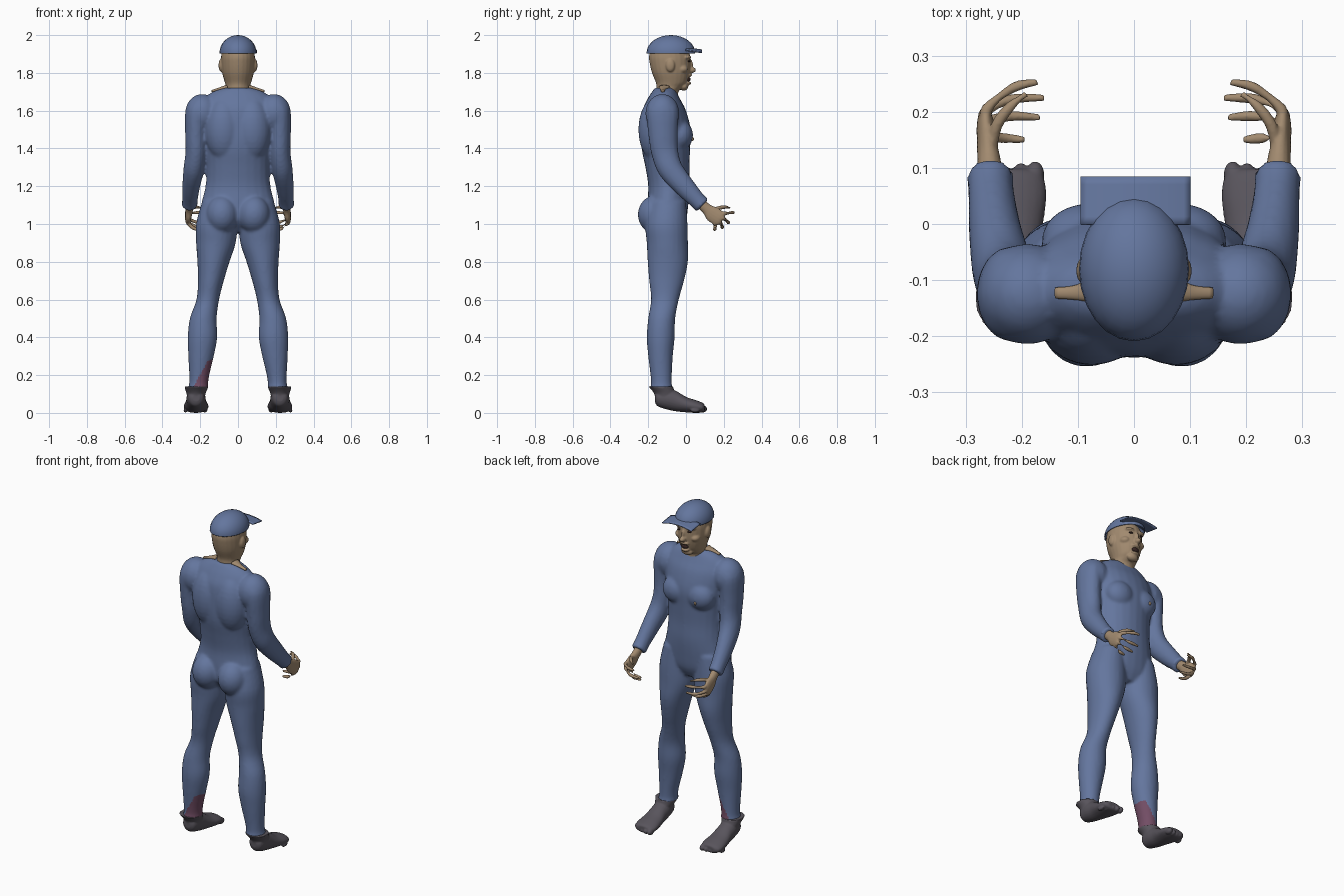
import bpy, bmesh, math
from mathutils import Vector, Matrix


def material(name, rgb):
    m = bpy.data.materials.new(name)
    m.diffuse_color = (*rgb, 1)
    return m


SUIT = material("blue cloth", (0.127, 0.181, 0.342))
SKIN = material("tan skin", (0.36, 0.255, 0.16))
SHOE = material("dark grey", (0.098, 0.089, 0.107))
STAIN = material("dull red", (0.17, 0.075, 0.13))
DARK = material("dark brown", (0.04, 0.02, 0.018))


# ---- helpers ----
def loft(bm, rings, sides=24, sub=4):
    """Smooth closed skin through rings of (centre, u, v)."""
    n = len(rings)
    fine = []
    for i in range(n - 1):
        a, b, c, d = (rings[max(0, min(n - 1, i + k))] for k in (-1, 0, 1, 2))
        for s in range(sub):
            t = s / sub
            fine.append([0.5 * (2 * q + (r - p) * t + (2 * p - 5 * q + 4 * r - w) * t * t
                                + (3 * q - p - 3 * r + w) * t ** 3)
                         for p, q, r, w in zip(a, b, c, d)])
    fine.append(rings[-1])
    loops = []
    for c, u, v in fine:
        angles = [2 * math.pi * k / sides for k in range(sides)]
        loops.append([bm.verts.new(c + u * math.cos(g) + v * math.sin(g)) for g in angles])
    for lo, hi in zip(loops, loops[1:]):
        for k in range(sides):
            j = (k + 1) % sides
            bm.faces.new((lo[k], lo[j], hi[j], hi[k]))
    bm.faces.new(loops[0][::-1])
    bm.faces.new(loops[-1])


def stack(bm, rows, s=1):
    """Loft of level rings given as z, x0, x1, y0, y1."""
    loft(bm, [(Vector((s * (x0 + x1) / 2, (y0 + y1) / 2, z)),
               Vector(((x1 - x0) / 2, 0, 0)), Vector((0, (y1 - y0) / 2, 0)))
              for z, x0, x1, y0, y1 in rows])


def tube(bm, pts, s=1, sides=16):
    """Limb along points given as x, y, z, side radius, depth radius."""
    P = [Vector((s * p[0], p[1], p[2])) for p in pts]
    rings = []
    for i, p in enumerate(pts):
        t = (P[min(i + 1, len(P) - 1)] - P[max(i - 1, 0)]).normalized()
        ref = Vector((0, 0, 1)) if abs(t.x) > 0.75 else Vector((1, 0, 0))
        u = (ref - t * ref.dot(t)).normalized()
        rings.append((P[i], u * p[3], t.cross(u) * p[4]))
    loft(bm, rings, sides)


def ball(bm, c, r):
    bmesh.ops.create_uvsphere(bm, u_segments=24, v_segments=16, radius=1,
                              matrix=Matrix.Translation(c) @ Matrix.Diagonal((*r, 1)))


def finish(name, bm, mat, voxel=0, smooth=0):
    """Make the object; a voxel size blends its pieces into one skin."""
    bmesh.ops.recalc_face_normals(bm, faces=bm.faces[:])
    for f in bm.faces:
        f.smooth = True
    me = bpy.data.meshes.new(name)
    bm.to_mesh(me)
    bm.free()
    ob = bpy.data.objects.new(name, me)
    bpy.context.collection.objects.link(ob)
    bpy.context.view_layer.objects.active = ob
    if voxel:
        m = ob.modifiers.new("blend", 'REMESH')
        m.mode, m.voxel_size, m.use_smooth_shade = 'VOXEL', voxel, True
        bpy.ops.object.modifier_apply(modifier="blend")
    if smooth:
        m = ob.modifiers.new("soften", 'SMOOTH')
        m.factor, m.iterations = 0.5, smooth
        bpy.ops.object.modifier_apply(modifier="soften")
    ob.data.materials.clear()
    ob.data.materials.append(mat)
    return ob


# ---- body suit: torso, arms and legs ----
bm = bmesh.new()
torso = [(.96, .10, -.15, -.03), (1.02, .19, -.20, 0), (1.1, .195, -.205, .012),
         (1.2, .172, -.2, .02), (1.3, .167, -.215, .018), (1.4, .175, -.235, .022),
         (1.5, .19, -.238, .025), (1.6, .20, -.23, 0), (1.66, .18, -.205, -.03),
         (1.70, .135, -.18, -.05), (1.72, .08, -.165, -.06)]
stack(bm, [(z, -h, h, a, b) for z, h, a, b in torso])
for s in (-1, 1):
    stack(bm, [(1.12, .02, .19, -.19, 0), (1.0, .006, .222, -.215, .008),
               (.9, .012, .222, -.208, .01), (.8, .045, .215, -.203, .01),
               (.7, .075, .212, -.195, -.01), (.6, .10, .22, -.185, -.038),
               (.5, .113, .255, -.20, -.057), (.4, .11, .266, -.208, -.06),
               (.3, .128, .263, -.20, -.07), (.2, .152, .258, -.188, -.075),
               (.15, .158, .259, -.185, -.075), (.13, .153, .267, -.193, -.068)], s)
    tube(bm, [(.19, -.125, 1.66, .04, .06), (.215, -.125, 1.60, .062, .085),
              (.222, -.122, 1.48, .058, .078), (.222, -.112, 1.38, .056, .072),
              (.234, -.082, 1.29, .055, .066), (.248, -.01, 1.20, .047, .056),
              (.255, .06, 1.125, .041, .045), (.256, .088, 1.098, .043, .046)], s)
    ball(bm, (s * .19, -.125, 1.585), (.09, .09, .103))     # shoulder
    ball(bm, (s * .085, -.165, 1.05), (.085, .09, .10))     # buttock
    ball(bm, (s * .075, -.16, 1.5), (.10, .092, .17))       # shoulder blade
    ball(bm, (s * .08, -.03, 1.47), (.085, .067, .08))      # chest
suit = finish("body_suit", bm, SUIT, 0.009, 4)
suit.data.materials.append(STAIN)
for f in suit.data.polygons:                                # stained ankle
    c = f.center
    if c.x < 0 and c.z < .28 and -c.x < .245 - .55 * (c.z - .12):
        f.material_index = 1

# ---- head and neck ----
bm = bmesh.new()
head = [(1.66, .08, -.16, -.04), (1.70, .068, -.158, -.04), (1.725, .064, -.157, -.015),
        (1.75, .07, -.16, .008), (1.80, .084, -.18, .022), (1.85, .089, -.192, .025),
        (1.89, .089, -.195, .022), (1.93, .08, -.18, .005), (1.96, .045, -.13, -.04)]
stack(bm, [(z, -h, h, a, b) for z, h, a, b in head])
ball(bm, (0, -.012, 1.728), (.036, .024, .022))             # chin
ball(bm, (0, .028, 1.815), (.017, .025, .016))              # nose tip
ball(bm, (0, .02, 1.842), (.010, .018, .03))                # nose bridge
ball(bm, (0, .014, 1.788), (.03, .018, .010))               # upper lip
ball(bm, (0, .008, 1.745), (.026, .020, .009))              # lower lip
for s in (-1, 1):
    ball(bm, (s * .035, .002, 1.883), (.03, .026, .011))    # brow
    ball(bm, (s * .05, -.02, 1.82), (.028, .032, .022))     # cheek
    ball(bm, (s * .09, -.083, 1.84), (.013, .024, .034))    # ear
finish("head", bm, SKIN, 0.005, 2)

# mouth and eyes
bm = bmesh.new()
ball(bm, (0, .011, 1.766), (.023, .013, .014))
for s in (-1, 1):
    ball(bm, (s * .034, .0155, 1.862), (.012, .009, .005))
finish("mouth_and_eyes", bm, DARK)

# skin showing at the neckline and on the chest
bm = bmesh.new()
for s in (-1, 1):
    tube(bm, [(.06, -.115, 1.725, .012, .03), (.10, -.122, 1.714, .008, .014),
              (.14, -.123, 1.703, .006, .010)], s)
ball(bm, (-.085, .035, 1.45), (.007, .007, .010))
finish("bare_skin", bm, SKIN)

# ---- cap ----
bm = bmesh.new()
ball(bm, (0, -.08, 1.905), (.098, .129, .095))
bmesh.ops.bisect_plane(bm, geom=bm.verts[:] + bm.edges[:] + bm.faces[:],
                       plane_co=(0, 0, 1.903), plane_no=(0, 0, 1), clear_inner=True)
cap = finish("cap_crown", bm, SUIT)
m = cap.modifiers.new("cloth", 'SOLIDIFY')
m.thickness = 0.004

bm = bmesh.new()
bmesh.ops.create_grid(bm, x_segments=16, y_segments=6, size=1)
for v in bm.verts:
    x, y = v.co.x, v.co.y
    v.co = (.003 + .098 * x, .042 + .043 * y, 1.922 + .014 * (1 - x * x) - .012 * (y + 1) / 2)
brim = finish("cap_brim", bm, SUIT)
m = brim.modifiers.new("cloth", 'SOLIDIFY')
m.thickness = 0.006

# ---- hands and feet ----
fingers = [[(.26, .17, 1.055), (.262, .205, 1.056), (.215, .243, 1.06), (.172, .253, 1.06)],
           [(.265, .165, 1.04), (.266, .198, 1.03), (.22, .222, 1.01), (.16, .225, 1.005)],
           [(.264, .155, 1.03), (.265, .18, 1.01), (.22, .192, .985), (.168, .19, .98)],
           [(.262, .14, 1.03), (.26, .153, 1.0), (.23, .153, .975), (.195, .15, .97)],
           [(.255, .13, 1.07), (.245, .175, 1.085), (.22, .21, 1.09), (.192, .232, 1.085)]]
for s, side in ((-1, "left"), (1, "right")):
    bm = bmesh.new()
    tube(bm, [(.256, .07, 1.115, .024, .028), (.258, .11, 1.08, .021, .029),
              (.262, .14, 1.052, .018, .042), (.265, .18, 1.028, .015, .040),
              (.265, .192, 1.02, .008, .028)], s)
    for f in fingers:
        tube(bm, [(*p, r, r) for p, r in zip(f, (.011, .0105, .009, .006))], s, 10)
    finish(side + "_hand", bm, SKIN, 0.0035, 2)

    bm = bmesh.new()
    rows = [(-.165, .02, .06, .10), (-.15, .04, .035, .125), (-.10, .05, .018, .135),
            (-.05, .052, .008, .115), (0, .06, .003, .085), (.05, .066, 0, .068),
            (.085, .06, .002, .055), (.098, .04, .01, .045)]
    loft(bm, [(Vector((s * .222, y, (a + b) / 2)), Vector((h, 0, 0)),
               Vector((0, 0, (b - a) / 2))) for y, h, a, b in rows])
    stack(bm, [(.05, .18, .265, -.155, -.05), (.10, .172, .272, -.168, -.055),
               (.125, .162, .28, -.185, -.065), (.14, .156, .285, -.20, -.068)], s)
    for i in range(5):                                      # toes
        r = .019 - .0018 * i
        ball(bm, (s * (.176 + .0255 * i), .088 - .005 * i * i / 2, r + .002), (r * .85, .024, r))
    finish(side + "_foot", bm, SHOE, 0.005, 1)
